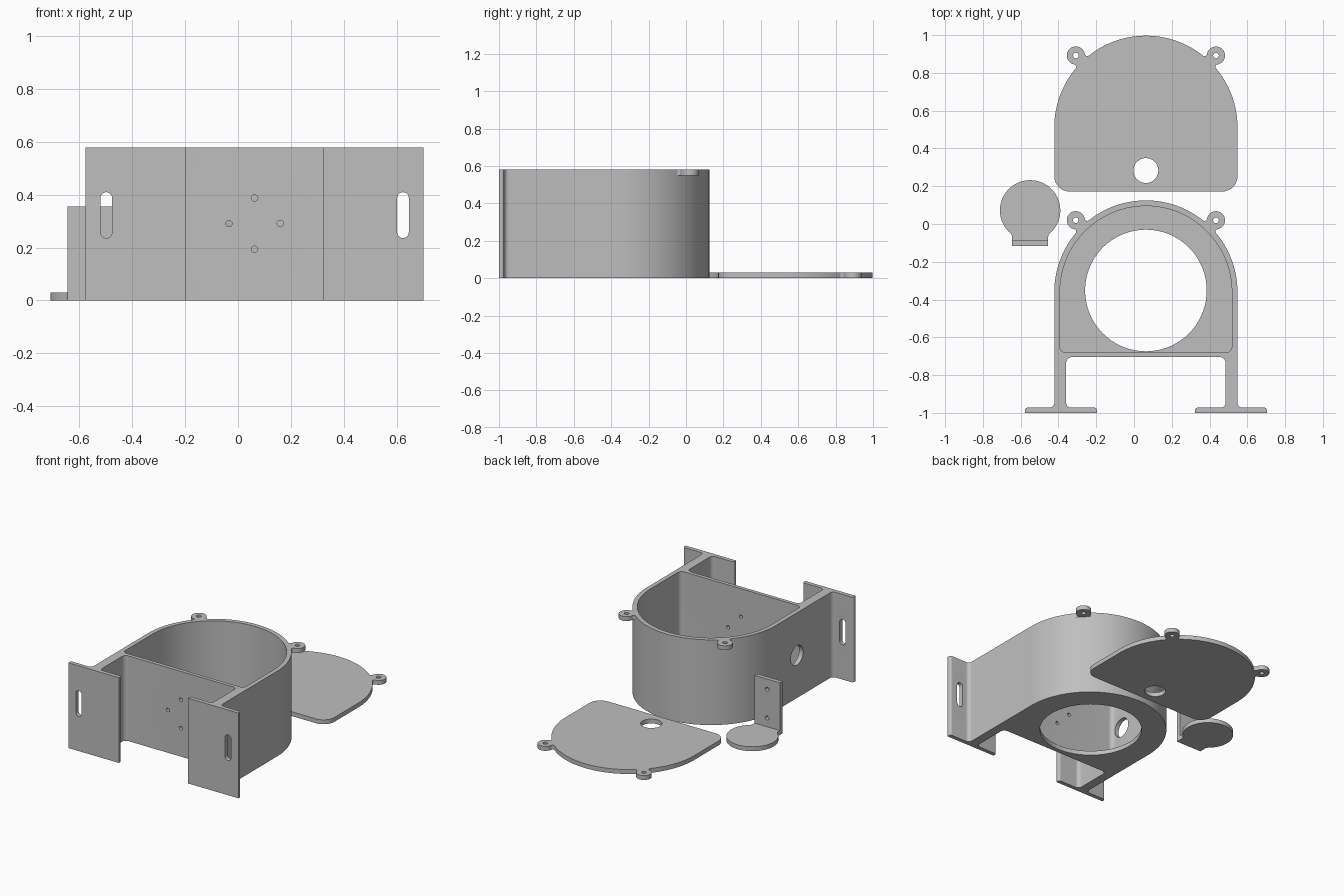
import bpy, bmesh, math
from mathutils import Vector

if "Cube" in bpy.data.objects:
    bpy.data.objects.remove(bpy.data.objects["Cube"])

CX = 0.063          # symmetry line of housing and lid
R = 0.485           # outer arch radius
HOUSE_Y, LID_Y = -0.36, 0.512
H, T = 0.58, 0.03   # housing height, plate thickness

grey = bpy.data.materials.new("grey plastic")
grey.diffuse_color = (0.52, 0.52, 0.52, 1)
grey.use_nodes = True
grey.node_tree.nodes["Principled BSDF"].inputs["Base Color"].default_value = grey.diffuse_color


def arc(cx, cy, r, a0, a1, n):
    return [(cx + r * math.cos(a0 + (a1 - a0) * i / n),
             cy + r * math.sin(a0 + (a1 - a0) * i / n)) for i in range(n + 1)]


def circle(cx, cy, r, n=32):
    return arc(cx, cy, r, 0, 2 * math.pi, n)[:-1]


def rounded(points, n=6):
    """Polygon whose corners (x, y, radius) are filleted."""
    out = []
    for i, (x, y, r) in enumerate(points):
        p = Vector((x, y))
        if r == 0:
            out.append((x, y))
            continue
        u = (Vector(points[i - 1][:2]) - p).normalized()
        v = (Vector(points[(i + 1) % len(points)][:2]) - p).normalized()
        half = u.angle(v) / 2
        c = p + (u + v).normalized() * (r / math.sin(half))
        s = p + u * (r / math.tan(half)) - c
        e = p + v * (r / math.tan(half)) - c
        for k in range(n + 1):
            d = s.lerp(e, k / n).normalized() * r
            out.append(tuple(c + d))
    return out


def prism(name, loops, a, b, axis="Z"):
    """Extrude an outline, with optional hole loops, from a to b along an axis."""
    place = {"Z": lambda u, v: (u, v, a), "Y": lambda u, v: (u, a, v),
             "X": lambda u, v: (a, u, v)}[axis]
    step = {"Z": (0, 0, b - a), "Y": (0, b - a, 0), "X": (b - a, 0, 0)}[axis]
    bm = bmesh.new()
    for loop in loops:
        vs = [bm.verts.new(place(*p)) for p in loop]
        for i in range(len(vs)):
            bm.edges.new((vs[i - 1], vs[i]))
    bmesh.ops.triangle_fill(bm, use_beauty=True, use_dissolve=False, edges=bm.edges[:])
    ext = bmesh.ops.extrude_face_region(bm, geom=bm.faces[:], use_keep_orig=True)
    bmesh.ops.translate(bm, vec=step,
                        verts=[g for g in ext["geom"] if isinstance(g, bmesh.types.BMVert)])
    bmesh.ops.recalc_face_normals(bm, faces=bm.faces[:])
    mesh = bpy.data.meshes.new(name)
    bm.to_mesh(mesh)
    bm.free()
    mesh.materials.append(grey)
    ob = bpy.data.objects.new(name, mesh)
    bpy.context.collection.objects.link(ob)
    return ob


def activate(ob):
    bpy.ops.object.select_all(action="DESELECT")
    ob.select_set(True)
    bpy.context.view_layer.objects.active = ob


def cut(ob, cutter):
    activate(ob)
    mod = ob.modifiers.new("cut", "BOOLEAN")
    mod.operation, mod.solver, mod.object = "DIFFERENCE", "EXACT", cutter
    bpy.ops.object.modifier_apply(modifier=mod.name)
    bpy.data.objects.remove(cutter, do_unlink=True)


def arch(cy, r, right_side):
    """Half-round top closed by a mirrored chain of (x, y, fillet) corners."""
    top = [(x, y, 0) for x, y in arc(0, cy, r, math.pi, 0, 64)]
    left = [(-x, y, f) for x, y, f in reversed(right_side)]
    return [(x + CX, y) for x, y in rounded(top + right_side + left)]


def lug(name, cy, side, z0, z1):
    """Screw ear blended into the arch by two small fillets."""
    d, r, f = 0.531, 0.048, 0.013
    a = (d * d + (R + f) ** 2 - (r + f) ** 2) / (2 * d)
    h = math.sqrt((R + f) ** 2 - a * a)
    phi = math.atan2(h, a - d)
    blend = arc(a, h, f, math.atan2(-h, d - a), math.atan2(-h, -a), 6)
    upper = blend + [(R - 0.02, 0.05)]
    outline = arc(d, 0, r, -phi, phi, 32) + upper[1:] + [(x, -y) for x, y in reversed(upper)][:-1]
    t = math.atan2(0.38, 0.371 * side)

    def turn(loop):
        return [(CX + x * math.cos(t) - y * math.sin(t),
                 cy + x * math.sin(t) + y * math.cos(t)) for x, y in loop]
    return prism(name, [turn(outline), turn(circle(d, 0, 0.015, 20))], z0, z1)


# Housing: arched shell with side legs and mounting flanges
housing = prism("housing", [arch(HOUSE_Y, R, [
    (0.485, -0.972, 0.025), (0.64, -0.972, 0.014), (0.64, -1, 0), (0.26, -1, 0),
    (0.26, -0.972, 0.014), (0.422, -0.972, 0.025), (0.422, -0.705, 0.03)])], 0, H)

# Cavity and round floor opening
cut(housing, prism("cavity", [arch(HOUSE_Y, 0.455, [(0.455, -0.68, 0.03)])], T, H + 0.1))
cut(housing, prism("floor_opening", [circle(CX, -0.352, 0.322, 72)], -0.1, 0.1))

# Cable port in the left wall
cut(housing, prism("port", [circle(-0.59, 0.29, 0.066)], -0.5, -0.3, "X"))

# Four screw holes in the front wall
for dx, dz in ((0.097, 0), (-0.097, 0), (0, 0.097), (0, -0.097)):
    cut(housing, prism("screw_hole", [circle(CX + dx, 0.291 + dz, 0.012, 20)], -0.75, -0.6, "Y"))

# Slots in the outer half of each flange
for s in (-1, 1):
    x = CX + s * 0.5615
    slot = arc(x, 0.388, 0.022, 0, math.pi, 12) + arc(x, 0.258, 0.022, math.pi, 2 * math.pi, 12)
    cut(housing, prism("slot", [slot], -1.1, -0.9, "Y"))

# Lid plate with round hole
prism("lid", [arch(LID_Y, R, [(0.485, 0.172, 0.08)]), circle(CX, 0.283, 0.066)], 0, T)

# Screw ears on housing and lid
for s, side in ((-1, "left"), (1, "right")):
    lug("housing_ear_" + side, HOUSE_Y, s, H - T, H)
    lug("lid_ear_" + side, LID_Y, s, 0, T)

# Bracket: round foot with a neck, and an upright plate with two holes
BX, BY = -0.55, 0.072
a0 = math.atan2(-0.1223, 0.103)
neck = [(0.0975, -0.130), (0.096, -0.1376), (0.096, -0.16)]
foot = (arc(0, 0, 0.16, a0, math.pi - a0, 64) + [(-x, y) for x, y in neck] + neck[::-1])
prism("bracket_foot", [[(BX + x, BY + y) for x, y in foot]], 0, T)
plate = [(BX - 0.096, 0), (BX + 0.096, 0), (BX + 0.096, 0.355), (BX - 0.096, 0.355)]
prism("bracket_upright", [plate, circle(BX, 0.285, 0.014, 20), circle(BX, 0.09, 0.014, 20)],
      -0.116, -0.088, "Y")

# Smooth curved walls, keep edges crisp
for ob in list(bpy.context.scene.objects):
    activate(ob)
    bpy.ops.object.shade_smooth_by_angle(angle=math.radians(30))
